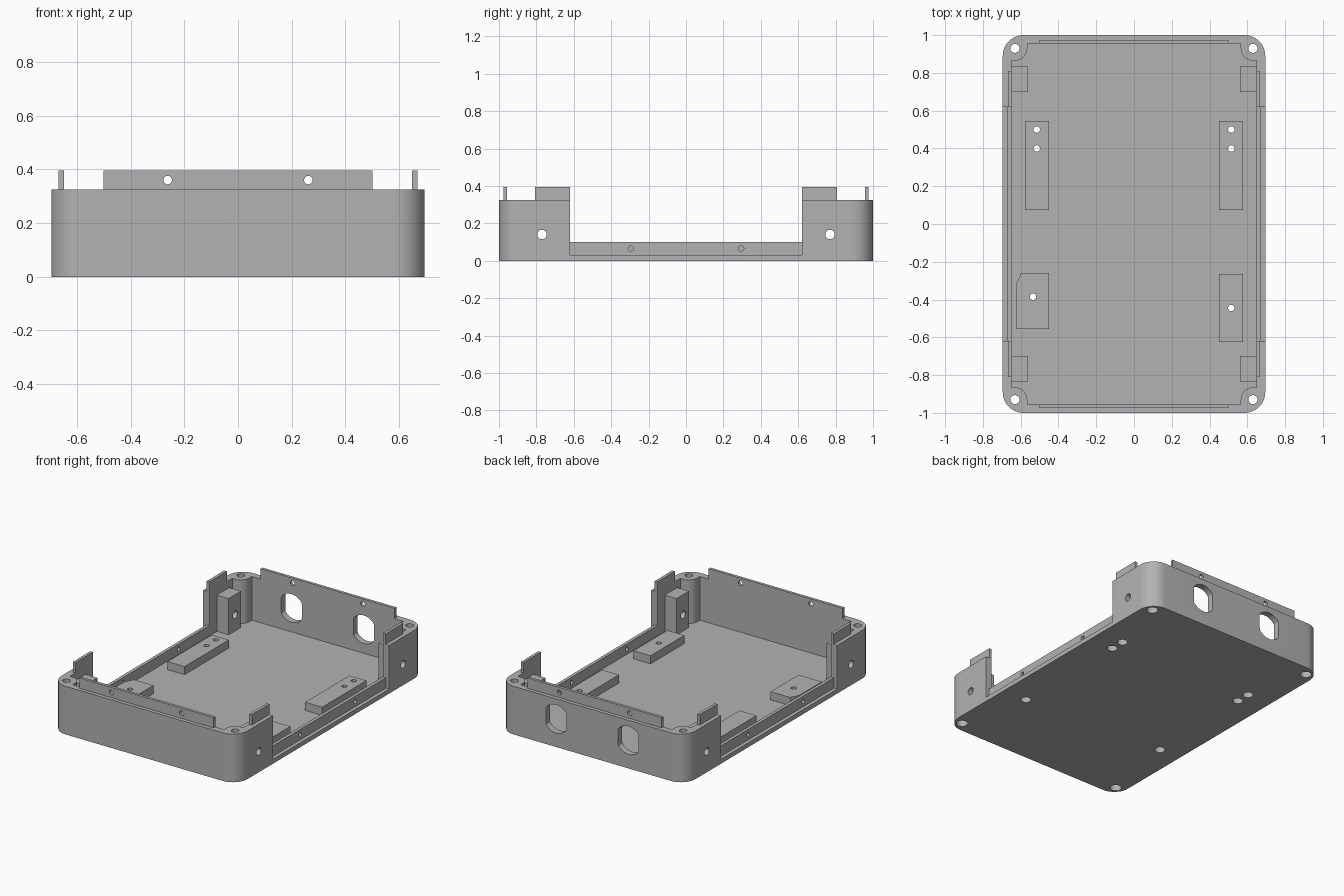
import bpy, bmesh, math
from mathutils import Vector

if "Cube" in bpy.data.objects:
    bpy.data.objects.remove(bpy.data.objects["Cube"])

grey = bpy.data.materials.new("mid grey")
grey.diffuse_color = (0.45, 0.45, 0.45, 1)
grey.use_nodes = True
grey.node_tree.nodes["Principled BSDF"].inputs["Base Color"].default_value = grey.diffuse_color


def prism(name, pts, lo, hi, axis=2):
    """Extrude an outline along an axis; outline axes follow cyclically (z:xy, x:yz, y:zx)."""
    def place(a, b, c):
        v = Vector((0, 0, 0))
        v[axis], v[(axis + 1) % 3], v[(axis + 2) % 3] = c, a, b
        return v
    bm = bmesh.new()
    low = [bm.verts.new(place(a, b, lo)) for a, b in pts]
    top = [bm.verts.new(place(a, b, hi)) for a, b in pts]
    n = len(pts)
    bm.faces.new(low[::-1])
    bm.faces.new(top)
    for i in range(n):
        j = (i + 1) % n
        bm.faces.new((low[i], low[j], top[j], top[i]))
    bmesh.ops.recalc_face_normals(bm, faces=bm.faces)
    me = bpy.data.meshes.new(name)
    bm.to_mesh(me)
    bm.free()
    me.materials.append(grey)
    ob = bpy.data.objects.new(name, me)
    bpy.context.collection.objects.link(ob)
    return ob


def rect(x0, x1, y0, y1):
    return [(x0, y0), (x1, y0), (x1, y1), (x0, y1)]


def box(name, x0, x1, y0, y1, z0, z1):
    return prism(name, rect(x0, x1, y0, y1), z0, z1)


def circle(cx, cy, r, n=32):
    return [(cx + r * math.cos(2 * math.pi * i / n), cy + r * math.sin(2 * math.pi * i / n))
            for i in range(n)]


def arc(cx, cy, r, a0, a1, n=10):
    angles = [math.radians(a0 + (a1 - a0) * i / n) for i in range(n + 1)]
    return [(cx + r * math.cos(a), cy + r * math.sin(a)) for a in angles]


def four_corners(quarter):
    """Mirror a counter-clockwise +x+y corner outline into all four corners."""
    return (quarter + [(-x, y) for x, y in quarter[::-1]]
            + [(-x, -y) for x, y in quarter] + [(x, -y) for x, y in quarter[::-1]])


def cut(ob, cutters):
    for c in cutters:
        m = ob.modifiers.new("cut", 'BOOLEAN')
        m.operation, m.solver, m.object = 'DIFFERENCE', 'EXACT', c
    deps = bpy.context.evaluated_depsgraph_get()
    me = bpy.data.meshes.new_from_object(ob.evaluated_get(deps))
    ob.modifiers.clear()
    ob.data = me


W, L, H, FLOOR, TOP = 0.695, 1.0, 0.325, 0.03, 0.395
IX, IY = 0.648, 0.956
SIDES = (-1, 1)
tools = []


def tool(ob):
    ob.hide_render = True
    tools.append(ob)
    return ob


# Tray body, hollowed with screw bosses left standing in the corners
tray = prism("tray_body", four_corners(arc(W - 0.11, L - 0.11, 0.11, 0, 90)), 0, H)
boss = [(IX, 0.865)] + arc(0.63, 0.93, 0.065, 270, 180) + [(0.565, IY)]
tray_cuts = [tool(prism("cavity_cutter", four_corners(boss), FLOOR, 1))]

# Open sides: a low inner wall stays, with a ledge outside it
for s in SIDES:
    for inner, z in ((0.67, FLOOR), (0.6, 0.10)):
        x = sorted((s * inner, s * 0.8))
        tray_cuts.append(tool(box("side_cutter", *x, -0.62, 0.62, z, 1)))
    # small holes through the low walls
    for y in (-0.295, 0.295):
        x = sorted((s * 0.635, s * 0.8))
        tray_cuts.append(tool(prism("wall_hole_cutter", circle(y, 0.065, 0.014), *x, 0)))
    # flat-sided round openings in the back wall
    d = [(z, max(-0.077, min(0.077, x))) for z, x in circle(0, 0, 0.095, 48)]
    d = [(z + 0.19, x + s * 0.27) for z, x in d]
    tray_cuts.append(tool(prism("back_opening_cutter", d, 0.9, 1.1, 1)))

# Corner screw holes with wide recesses underneath
for sx in SIDES:
    for sy in SIDES:
        for r, z in ((0.024, 1), (0.036, 0.1)):
            tray_cuts.append(tool(prism("screw_cutter", circle(sx * 0.63, sy * 0.93, r), -0.1, z)))

# Screw holes through mounting pads and floor
pad_cuts = []
for x, y in ((-0.515, 0.5), (-0.515, 0.4), (0.515, 0.5), (0.515, 0.4),
             (-0.535, -0.385), (0.515, -0.445)):
    for r, z in ((0.017, 1), (0.033, 0.05)):
        pad_cuts.append(tool(prism("pad_hole_cutter", circle(x, y, r), -0.1, z)))

# Cross holes through side walls and posts
post_cuts = [tool(prism("post_hole_cutter", circle(s * 0.77, 0.14, 0.025), -1, 1, 0))
             for s in SIDES]
# Cross holes through end lips
lip_cuts = [tool(prism("lip_hole_cutter", circle(0.36, s * 0.262, 0.016), -2, 2, 1))
            for s in SIDES]

cut(tray, tray_cuts + pad_cuts + post_cuts)
parts = [tray]

# Mounting pads on the floor
pads = {
    "back_left_pad": rect(-0.577, -0.45, 0.073, 0.545),
    "back_right_pad": rect(0.45, 0.577, 0.073, 0.545),
    "front_right_pad": rect(0.45, 0.577, -0.625, -0.265),
    "front_left_pad": [(-0.625, -0.557), (-0.45, -0.557), (-0.45, -0.26),
                       (-0.597, -0.26), (-0.625, -0.32)],
}
for name, pts in pads.items():
    ob = prism(name, pts, FLOOR, 0.085)
    cut(ob, pad_cuts)
    parts.append(ob)

# Posts and side lips near each corner, long lips on both ends
for sy in SIDES:
    end = "back" if sy > 0 else "front"
    for sx in SIDES:
        side = "right" if sx > 0 else "left"
        x = sorted((sx * 0.56, sx * IX))
        y = sorted((sy * 0.70, sy * 0.833))
        post = box(f"{end}_{side}_post", *x, *y, FLOOR, 0.275)
        cut(post, post_cuts)
        x = sorted((sx * IX, sx * 0.668))
        y = sorted((sy * 0.62, sy * 0.807))
        parts += [post, box(f"{end}_{side}_lip", *x, *y, H, TOP)]
    y = sorted((sy * IY, sy * 0.975))
    lip = box(f"{end}_lip", -0.5, 0.5, *y, H, TOP)
    cut(lip, lip_cuts)
    parts.append(lip)

# Remove cutters and shade round surfaces smooth
for t in tools:
    bpy.data.objects.remove(t)
bpy.ops.object.select_all(action='DESELECT')
for ob in parts:
    ob.select_set(True)
bpy.context.view_layer.objects.active = tray
bpy.ops.object.shade_smooth_by_angle(angle=math.radians(30))
